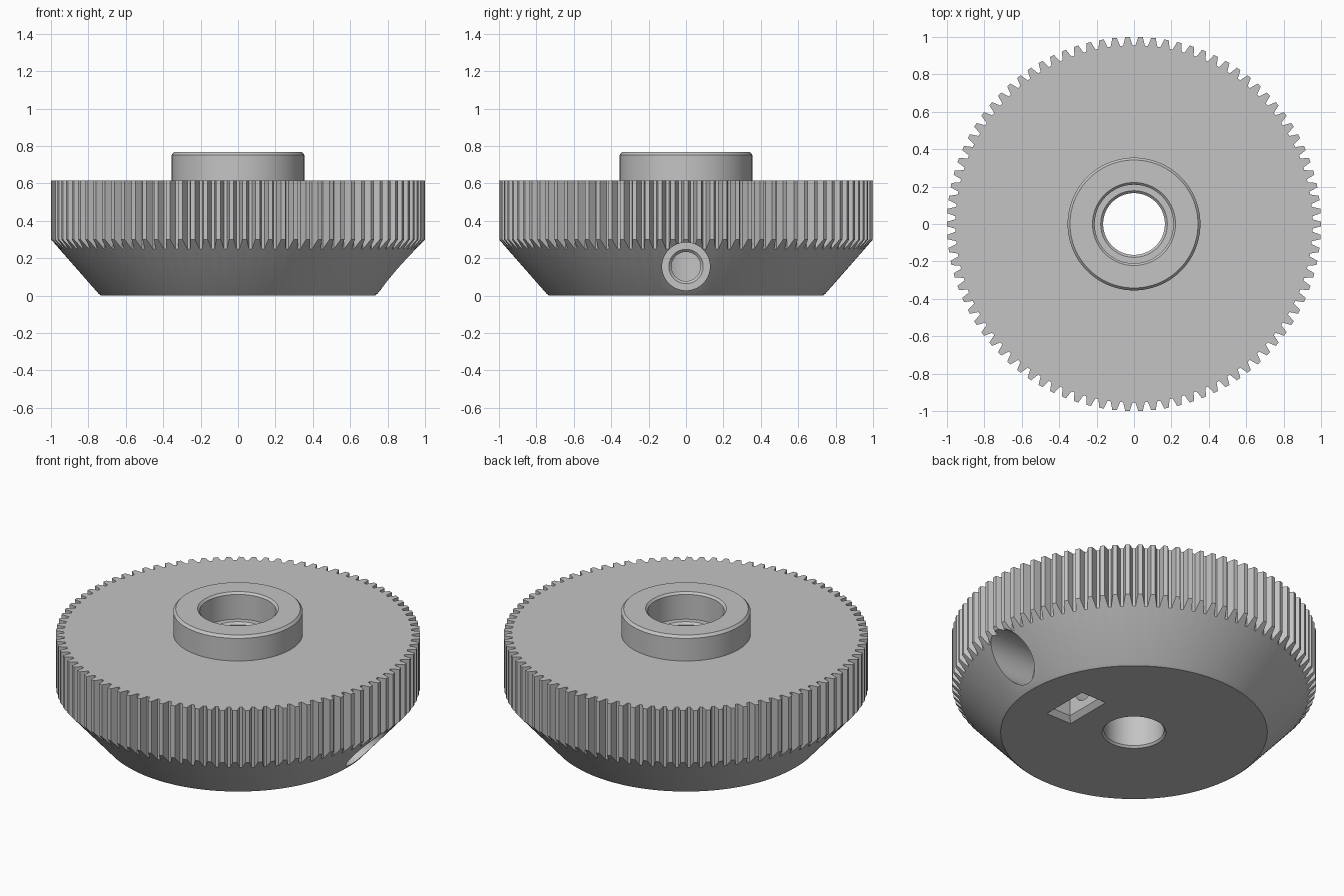
import bpy, bmesh, math
from mathutils import Matrix

cube = bpy.data.objects.get("Cube")
if cube:
    bpy.data.objects.remove(cube, do_unlink=True)

TEETH = 90

grey = bpy.data.materials.new("plain_grey")
grey.use_nodes = True
colour = (0.55, 0.55, 0.55, 1)
grey.diffuse_color = colour
grey.node_tree.nodes["Principled BSDF"].inputs["Base Color"].default_value = colour


def finish(bm, name):
    bmesh.ops.remove_doubles(bm, verts=bm.verts, dist=1e-5)
    bmesh.ops.recalc_face_normals(bm, faces=bm.faces)
    mesh = bpy.data.meshes.new(name)
    bm.to_mesh(mesh)
    bm.free()
    mesh.materials.append(grey)
    obj = bpy.data.objects.new(name, mesh)
    bpy.context.collection.objects.link(obj)
    return obj


def lathe(name, profile, steps, closed=False):
    """Revolve (radius, height) points around z."""
    bm = bmesh.new()
    verts = [bm.verts.new((r, 0, z)) for r, z in profile]
    edges = [bm.edges.new(pair) for pair in zip(verts, verts[1:])]
    if closed:
        edges.append(bm.edges.new((verts[-1], verts[0])))
    bmesh.ops.spin(bm, geom=verts + edges, cent=(0, 0, 0), axis=(0, 0, 1),
                   angle=math.tau, steps=steps)
    return finish(bm, name)


def loft(name, rings):
    """Join rings of equal length into a capped solid."""
    bm = bmesh.new()
    loops = [[bm.verts.new(p) for p in ring] for ring in rings]
    n = len(loops[0])
    for low, high in zip(loops, loops[1:]):
        for i in range(n):
            j = (i + 1) % n
            bm.faces.new((low[i], low[j], high[j], high[i]))
    bm.faces.new(loops[0])
    bm.faces.new(loops[-1])
    return finish(bm, name)


def rectangle(cx, half_x, half_y, z):
    return [(cx + sx * half_x, sy * half_y, z)
            for sx, sy in ((-1, -1), (1, -1), (1, 1), (-1, 1))]


def cut(target, tool, operation):
    tool.hide_render = True
    mod = target.modifiers.new(tool.name, "BOOLEAN")
    mod.operation = operation
    mod.solver = "EXACT"
    mod.object = tool
    bpy.context.view_layer.objects.active = target
    bpy.ops.object.modifier_apply(modifier=mod.name)
    bpy.data.objects.remove(tool, do_unlink=True)


# Turned body: tapered base, rim, hub, recess and bore
gear = lathe("gear_body", [
    (0.175, 0), (0.732, 0), (0.745, 0.01), (1.035, 0.34), (1.035, 0.615),
    (0.355, 0.615), (0.355, 0.752), (0.342, 0.767),
    (0.222, 0.767), (0.21, 0.755), (0.21, 0.605),
    (0.178, 0.605), (0.165, 0.592), (0.165, 0.012)], 180, closed=True)

# Toothed outline that trims the rim
pitch = math.tau / TEETH
flank = [(0.955, -0.38), (0.976, -0.28), (1, -0.17),
         (1, 0.17), (0.976, 0.28), (0.955, 0.38)]
outline = [(r * math.cos((i + a) * pitch), r * math.sin((i + a) * pitch))
           for i in range(TEETH) for r, a in flank]
teeth = loft("tooth_outline", [[(x, y, z) for x, y in outline] for z in (-0.1, 0.9)])
cut(gear, teeth, "INTERSECT")

# Stepped clamp-screw hole running in from the left side
screw = lathe("screw_hole", [
    (0, 0.1), (0.078, 0.1), (0.078, 0.606), (0.092, 0.62),
    (0.128, 0.62), (0.128, 1.06), (0, 1.06)], 48)
screw.data.transform(Matrix.Translation((0, 0, 0.156)) @ Matrix.Rotation(math.pi / 2, 4, "Y"))
cut(gear, screw, "DIFFERENCE")

# Flared nut slot in the underside
slot = loft("nut_slot", [
    rectangle(0.414, 0.085, 0.15, -0.02), rectangle(0.414, 0.085, 0.15, 0),
    rectangle(0.414, 0.06, 0.125, 0.03), rectangle(0.414, 0.06, 0.125, 0.285)])
cut(gear, slot, "DIFFERENCE")

# Smooth turned faces, crisp edges
bpy.ops.object.select_all(action="DESELECT")
gear.select_set(True)
bpy.context.view_layer.objects.active = gear
bpy.ops.object.shade_smooth_by_angle(angle=math.radians(25))
